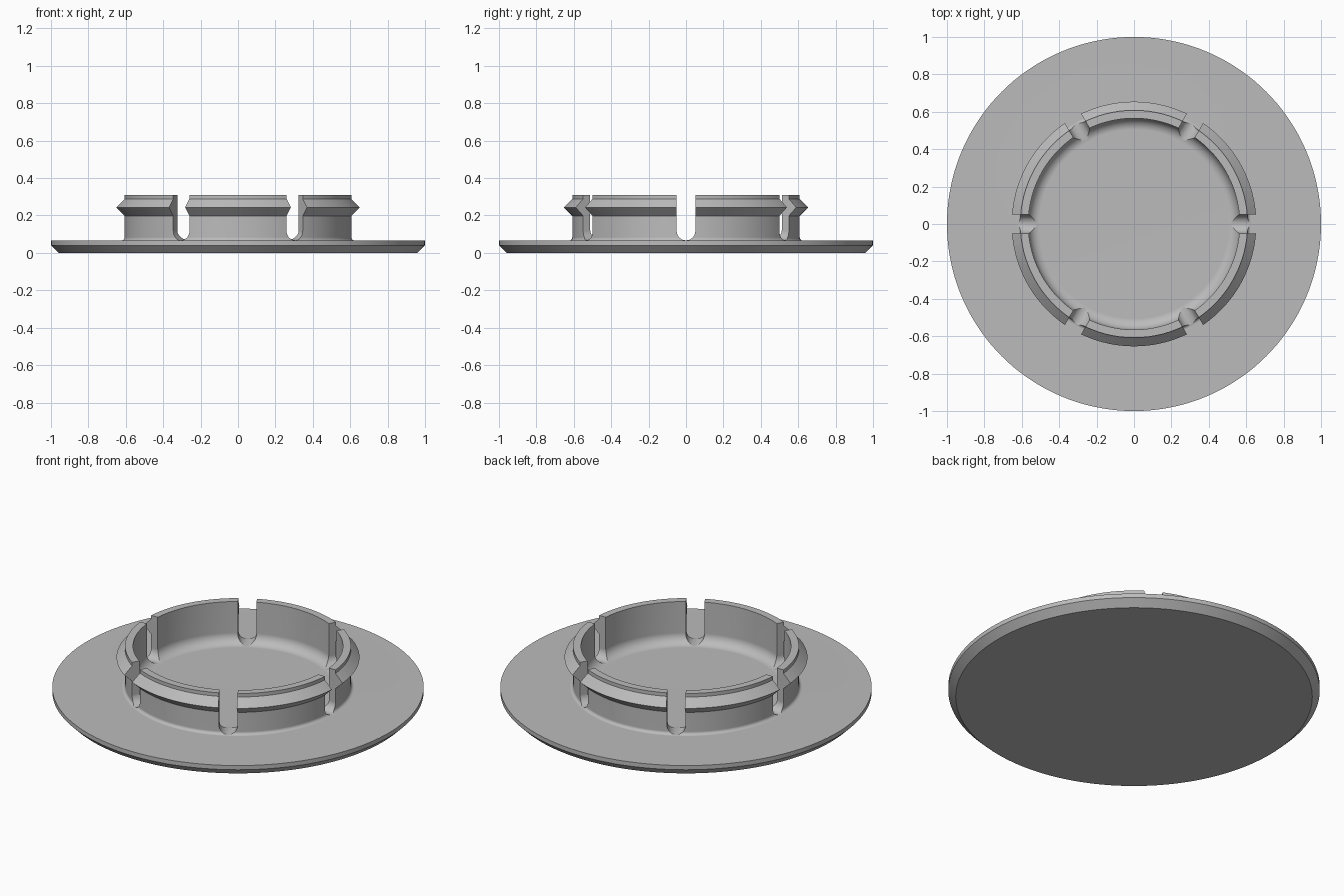
import bpy, bmesh
from math import sin, cos, pi, radians
from mathutils import Matrix, Vector

cube = bpy.data.objects.get("Cube")
if cube:
    bpy.data.objects.remove(cube, do_unlink=True)

PLATE_TOP = 0.065
RING_IN, RING_OUT, RING_TOP = 0.565, 0.608, 0.31
SLOT_HALF = 0.05


def link(name, bm):
    bmesh.ops.recalc_face_normals(bm, faces=bm.faces)
    mesh = bpy.data.meshes.new(name)
    bm.to_mesh(mesh)
    bm.free()
    ob = bpy.data.objects.new(name, mesh)
    bpy.context.collection.objects.link(ob)
    return ob


def arc(cx, cz, r, start, end, n=8):
    angles = [radians(start + (end - start) * i / n) for i in range(n + 1)]
    return [(cx + r * cos(a), cz + r * sin(a)) for a in angles]


# Flanged cap: plate with bevelled underside, filleted ring and snap ridge
OUT_F, IN_F = 0.018, 0.06
profile = [(0, 0), (0.96, 0), (1, 0.04), (1, PLATE_TOP)]
profile += arc(RING_OUT + OUT_F, PLATE_TOP + OUT_F, OUT_F, 270, 180, 5)
profile += [(RING_OUT, 0.198), (0.654, 0.243), (RING_OUT, 0.289),
            (RING_OUT, RING_TOP), (RING_IN, RING_TOP)]
profile += arc(RING_IN - IN_F, PLATE_TOP + IN_F, IN_F, 0, -90)
profile += [(0, PLATE_TOP)]

bm = bmesh.new()
verts = [bm.verts.new((r, 0, z)) for r, z in profile]
edges = [bm.edges.new(pair) for pair in zip(verts, verts[1:])]
bmesh.ops.spin(bm, geom=verts + edges, cent=(0, 0, 0), axis=(0, 0, 1),
               angle=2 * pi, steps=144, use_duplicate=False)
bmesh.ops.remove_doubles(bm, verts=bm.verts, dist=1e-5)
cap = link("flanged_snap_cap", bm)

# Six round-bottomed slots dividing the ring into snap tabs
bm = bmesh.new()
outline = arc(0, PLATE_TOP + 0.002 + SLOT_HALF, SLOT_HALF, 180, 360, 16)
outline += [(SLOT_HALF, 0.5), (-SLOT_HALF, 0.5)]
for i in range(6):
    turn = Matrix.Rotation(i * pi / 3, 3, 'Z')
    face = bm.faces.new([bm.verts.new(turn @ Vector((0.4, y, z))) for y, z in outline])
    ext = bmesh.ops.extrude_face_region(bm, geom=[face])
    moved = [g for g in ext["geom"] if isinstance(g, bmesh.types.BMVert)]
    bmesh.ops.translate(bm, verts=moved, vec=turn @ Vector((0.4, 0, 0)))
cutter = link("slot_cutter", bm)
cutter.hide_render = True

bpy.ops.object.select_all(action='DESELECT')
cap.select_set(True)
bpy.context.view_layer.objects.active = cap
cut = cap.modifiers.new("slots", 'BOOLEAN')
cut.operation = 'DIFFERENCE'
cut.solver = 'EXACT'
cut.object = cutter
bpy.ops.object.modifier_apply(modifier=cut.name)
bpy.data.objects.remove(cutter, do_unlink=True)

# Single grey plastic
GREY = (0.5, 0.5, 0.5, 1)
mat = bpy.data.materials.new("grey_plastic")
mat.use_nodes = True
mat.diffuse_color = GREY
mat.node_tree.nodes["Principled BSDF"].inputs["Base Color"].default_value = GREY
cap.data.materials.clear()
cap.data.materials.append(mat)

# Smooth round walls, crisp edges
bpy.ops.object.shade_smooth_by_angle(angle=radians(28))
weighted = cap.modifiers.new("clean_shading", 'WEIGHTED_NORMAL')
weighted.keep_sharp = True
